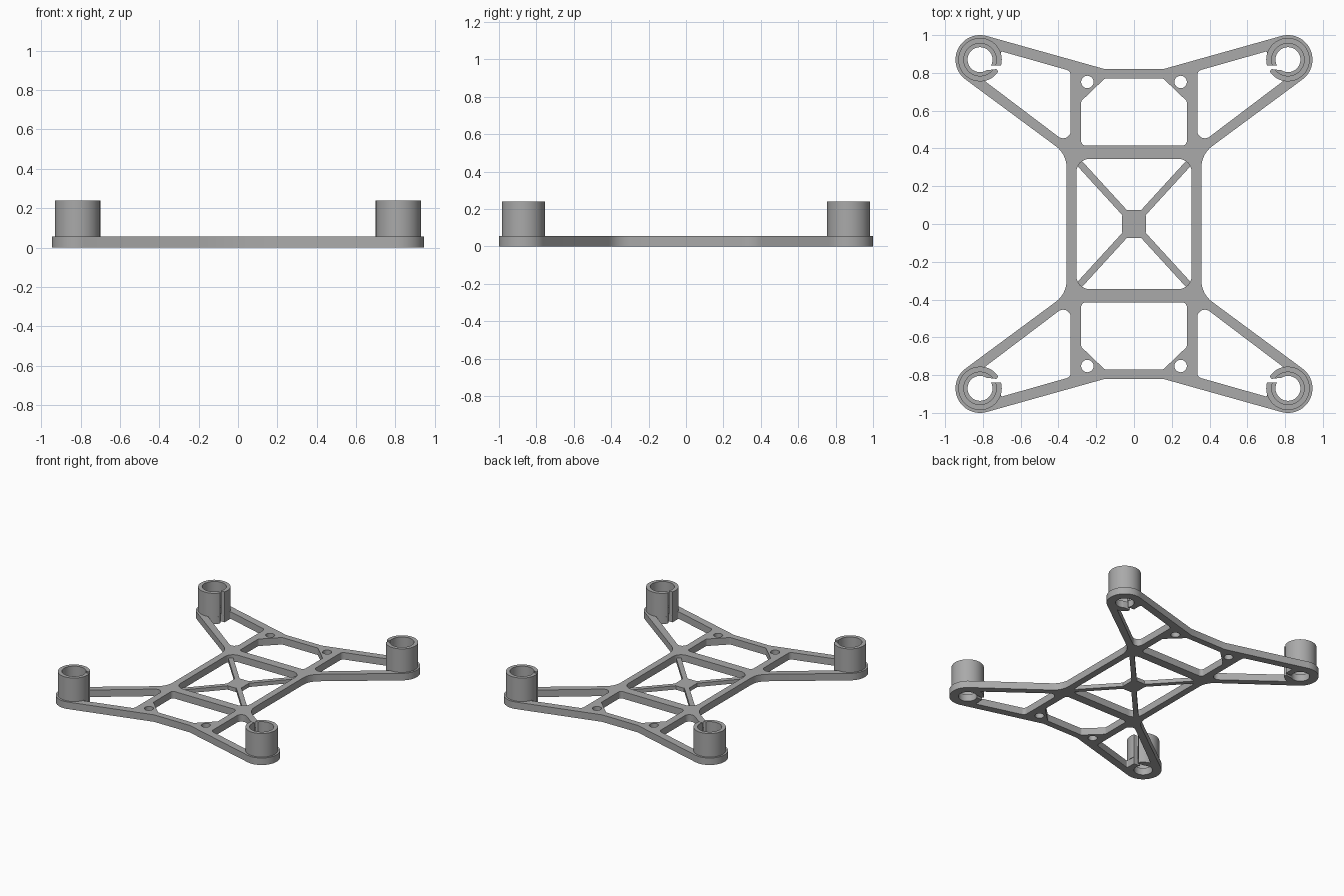
import bpy, bmesh
from math import cos, sin, radians, tan
from mathutils import Vector

cube = bpy.data.objects.get("Cube")
if cube:
    bpy.data.objects.remove(cube)

PLATE, BRACE, TOP = 0.055, 0.03, 0.24
POD = Vector((0.815, 0.87))
QUADS = [(1, 1, "back_left"), (1, -1, "front_left"), (-1, -1, "front_right"), (-1, 1, "back_right")]

grey = bpy.data.materials.new("plain_grey")
grey.use_nodes = True
grey.diffuse_color = (0.4, 0.4, 0.4, 1)
grey.node_tree.nodes["Principled BSDF"].inputs["Base Color"].default_value = (0.4, 0.4, 0.4, 1)


def arc(c, r, a0, a1, n=32):
    angles = [radians(a0 + (a1 - a0) * i / n) for i in range(n + 1)]
    return [(c[0] + r * cos(a), c[1] + r * sin(a)) for a in angles]


def rounded(points, n=8):
    """Round each corner given as (x, y, radius); radius 0 stays sharp."""
    out = []
    for i, (x, y, r) in enumerate(points):
        p = Vector((x, y))
        if r == 0:
            out.append((x, y))
            continue
        a = (Vector(points[i - 1][:2]) - p).normalized()
        b = (Vector(points[(i + 1) % len(points)][:2]) - p).normalized()
        half = a.angle(b) / 2
        centre = p + (a + b).normalized() * (r / sin(half))
        start, end = p + a * (r / tan(half)) - centre, p + b * (r / tan(half)) - centre
        for k in range(n + 1):
            d = start.lerp(end, k / n).normalized() * r
            out.append(tuple(centre + d))
    return out


def flip(points, sx, sy):
    return [(x * sx, y * sy) for x, y in points]


def slab(name, loops, z0, z1):
    """Extrude an outline with holes into a solid."""
    curve = bpy.data.curves.new(name + "_profile", "CURVE")
    curve.dimensions = "2D"
    curve.fill_mode = "BOTH"
    curve.extrude = (z1 - z0) / 2
    for loop in loops:
        s = curve.splines.new("POLY")
        s.points.add(len(loop) - 1)
        for pt, (x, y) in zip(s.points, loop):
            pt.co = (x, y, 0, 1)
        s.use_cyclic_u = True
    temp = bpy.data.objects.new(name + "_profile", curve)
    bpy.context.collection.objects.link(temp)
    deps = bpy.context.evaluated_depsgraph_get()
    mesh = bpy.data.meshes.new_from_object(temp.evaluated_get(deps))
    bpy.data.objects.remove(temp)
    bpy.data.curves.remove(curve)
    bm = bmesh.new()
    bm.from_mesh(mesh)
    bmesh.ops.remove_doubles(bm, verts=bm.verts, dist=0.0001)
    bmesh.ops.recalc_face_normals(bm, faces=bm.faces)
    bmesh.ops.translate(bm, verts=bm.verts, vec=(0, 0, (z0 + z1) / 2))
    bm.to_mesh(mesh)
    bm.free()
    mesh.name = name
    mesh.materials.clear()
    mesh.materials.append(grey)
    obj = bpy.data.objects.new(name, mesh)
    bpy.context.collection.objects.link(obj)
    bpy.ops.object.select_all(action="DESELECT")
    obj.select_set(True)
    bpy.context.view_layer.objects.active = obj
    bpy.ops.object.shade_smooth_by_angle(angle=radians(30))
    return obj


# Outer outline, one quarter then mirrored round
pod_arc = arc(POD, 0.13, 105.7, -53.6)
last = pod_arc[-1]
waist = rounded([(*last, 0), (0.357, 0.37, 0.14), (0.357, 0, 0)])[1:-1]
quarter = [(0.155, 0.82)] + pod_arc + waist
outline = []
for i, (sx, sy, _) in enumerate(QUADS):
    part = flip(quarter, sx, sy)
    outline += part if i % 2 == 0 else part[::-1]

# Arm opening joined through the slot to the pod bore
arm = rounded([(0.79, 0.757, 0), (0.335, 0.413, 0.04), (0.335, 0.81, 0.03),
               (0.705, 0.915, 0.008), (0.705, 0.84, 0)])
arm += arc(POD, 0.066, 209 - 360, 238 - 360 - 360 + 360, 1)[:1]
arm += arc(POD, 0.066, 208, 238 - 360, 48)[1:]
arm += [(0.727, 0.82)] + arc(POD, 0.115, 214, 256, 12)

# Openings along the centre line
centre_window = rounded([(0.305, 0.345, 0.07), (-0.305, 0.345, 0.07),
                         (-0.305, -0.345, 0.07), (0.305, -0.345, 0.07)])
end_window = rounded([(0.28, 0.415, 0.025), (0.28, 0.65, 0.02), (0.155, 0.77, 0.02),
                      (-0.155, 0.77, 0.02), (-0.28, 0.65, 0.02), (-0.28, 0.415, 0.025)])
screw_hole = arc((0.247, 0.752), 0.033, 0, 345, 23)

loops = [outline, centre_window, end_window, flip(end_window, 1, -1)]
for sx, sy, _ in QUADS:
    loops += [flip(arm, sx, sy), flip(screw_hole, sx, sy)]
slab("frame_plate", loops, 0, PLATE)

# Slotted motor sockets
socket = arc(POD, 0.115, 214, 555, 64) + arc(POD, 0.086, 561, 217, 64) + [(0.727, 0.82)]
for sx, sy, label in QUADS:
    slab("motor_socket_" + label, [flip(socket, sx, sy)], PLATE, TOP)

# Thin cross brace with its hub
hub = [(0.063, 0.045), (0.035, 0.075)]
hub_loop = []
for i, (sx, sy, _) in enumerate(QUADS):
    part = flip(hub, sx, sy)
    hub_loop += part[::-1] if i % 2 == 0 else part
slab("brace_hub", [hub_loop], 0, BRACE)
along = Vector((0.25, 0.27)).normalized()
side = Vector((-along.y, along.x)) * 0.018
inner, outer = Vector((0.045, 0.055)), Vector((0.292, 0.325))
strut = [tuple(p) for p in (inner - side, outer - side, outer + side, inner + side)]
for sx, sy, label in QUADS:
    slab("brace_strut_" + label, [flip(strut, sx, sy)], 0, BRACE)
